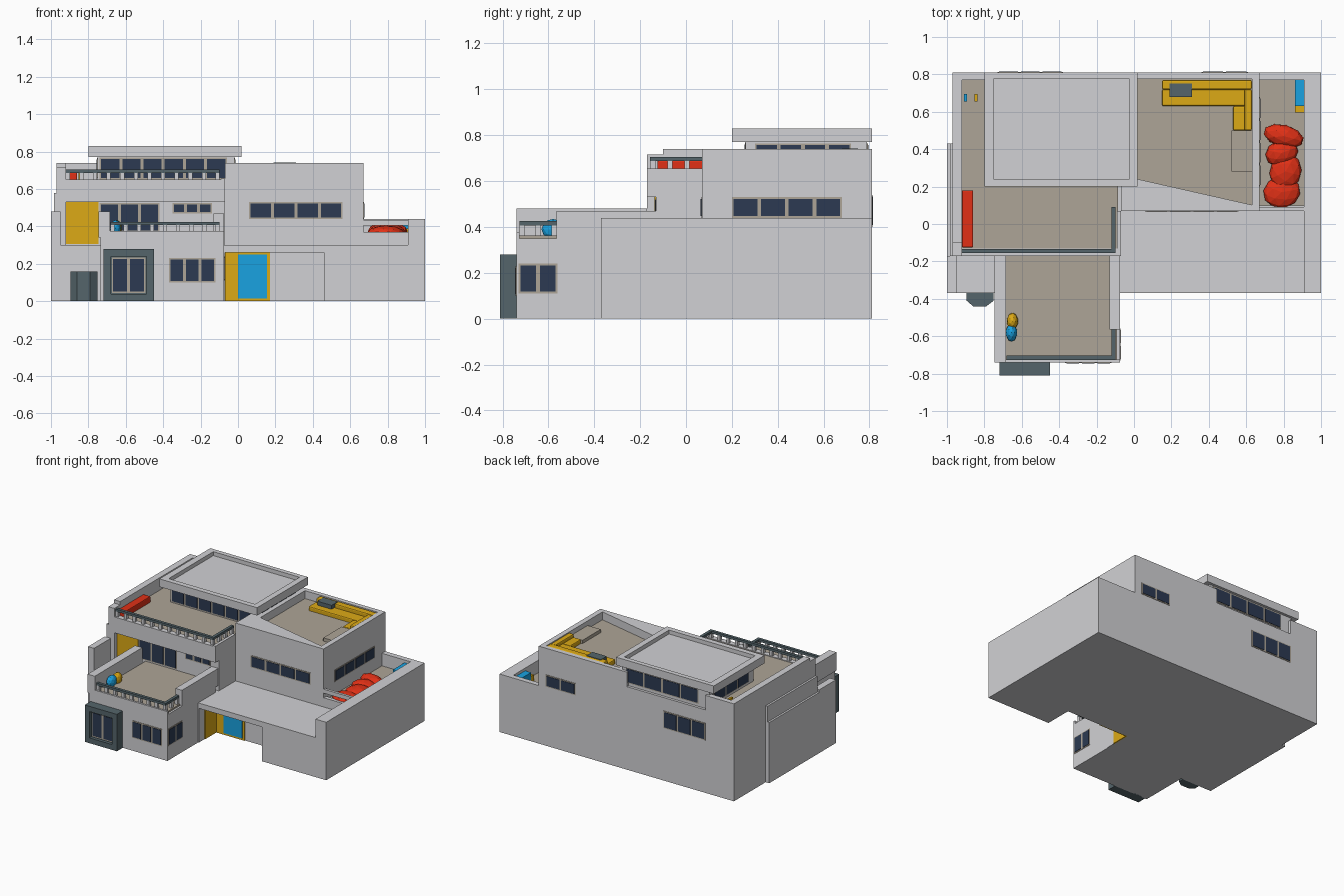
import bpy, bmesh, math
from mathutils import Matrix, Vector


def material(name, col):
    m = bpy.data.materials.new(name)
    m.diffuse_color = (*col, 1)
    return m


WALL = material("pale_grey_wall", (0.64, 0.64, 0.66))
FLOOR = material("beige_floor", (0.42, 0.375, 0.31))
GLASS = material("navy_glass", (0.025, 0.042, 0.085))
SLATE = material("slate", (0.09, 0.13, 0.145))
YELLOW = material("yellow", (0.72, 0.40, 0.008))
BLUE = material("blue", (0.01, 0.36, 0.75))
RED = material("red", (0.75, 0.03, 0.008))


def finish(name, bm, mat, bevel=0):
    bmesh.ops.recalc_face_normals(bm, faces=bm.faces)
    me = bpy.data.meshes.new(name)
    bm.to_mesh(me)
    bm.free()
    me.materials.append(mat)
    ob = bpy.data.objects.new(name, me)
    bpy.context.collection.objects.link(ob)
    if bevel:
        b = ob.modifiers.new("soft", 'BEVEL')
        b.width, b.segments = bevel, 2
    return ob


def boxes(name, mat, items, bevel=0):
    """One object made of boxes given as (x0, x1, y0, y1, z0, z1)."""
    bm = bmesh.new()
    for x0, x1, y0, y1, z0, z1 in items:
        mx = Matrix.Translation(((x0 + x1) / 2, (y0 + y1) / 2, (z0 + z1) / 2))
        bmesh.ops.create_cube(bm, size=1, matrix=mx @ Matrix.Diagonal((x1 - x0, y1 - y0, z1 - z0, 1)))
    return finish(name, bm, mat, bevel)


def prism(name, mat, pts, z0, z1):
    bm = bmesh.new()
    f = bm.faces.new([bm.verts.new((x, y, z0)) for x, y in pts])
    top = bmesh.ops.extrude_face_region(bm, geom=[f])['geom']
    bmesh.ops.translate(bm, vec=(0, 0, z1 - z0), verts=[v for v in top if isinstance(v, bmesh.types.BMVert)])
    return finish(name, bm, mat)


def window(name, side, pos, a0, a1, z0, z1, n):
    """Thin frame plate with n glass panes on a wall; side is the facing direction."""
    s = 1 if side[0] == '+' else -1

    def plate(a, b, c, d, t):
        lo, hi = sorted((pos - s * 0.004, pos + s * t))
        return (lo, hi, a, b, c, d) if side[1] == 'x' else (a, b, lo, hi, c, d)
    boxes(name + "_frame", FLOOR, [plate(a0, a1, z0, z1, 0.003)])
    w, g = (a1 - a0) / n, 0.008
    boxes(name + "_glass", GLASS,
          [plate(a0 + i * w + g, a0 + (i + 1) * w - g, z0 + g, z1 - g, 0.006) for i in range(n)])


def railing(name, p, q, z0, z1, n):
    """Top rail in slate, pale lower kerb and posts between points p and q."""
    (xa, ya), (xb, yb) = p, q
    t = 0.011
    x0, x1, y0, y1 = min(xa, xb) - t, max(xa, xb) + t, min(ya, yb) - t, max(ya, yb) + t
    boxes(name + "_rail", SLATE, [(x0, x1, y0, y1, z1 - 0.018, z1)])
    posts = []
    for i in range(n + 1):
        x, y = xa + (xb - xa) * i / n, ya + (yb - ya) * i / n
        posts.append((x - t, x + t, y - t, y + t, z0, z1 - 0.018))
    boxes(name + "_posts", WALL, posts)


# ground floor with a sheltered entrance recess
boxes("ground_floor", WALL, [(-0.97, 1, -0.16, 0.81, 0, 0.30), (-0.97, -0.07, -0.37, -0.16, 0, 0.30),
                             (0.46, 1, -0.37, -0.16, 0, 0.30), (-0.07, 0.46, -0.37, -0.16, 0.26, 0.30)])
boxes("right_terrace_parapet", WALL, [(0.91, 1, -0.37, 0.81, 0.30, 0.44), (0.67, 0.91, 0.77, 0.81, 0.30, 0.44),
                                      (0.67, 0.91, 0.07, 0.10, 0.30, 0.37), (0.67, 0.91, 0.07, 0.09, 0.405, 0.435)])
boxes("right_terrace_floor", FLOOR, [(0.67, 0.91, 0.10, 0.77, 0.30, 0.345)])
boxes("side_panel", WALL, [(-1, -0.95, -0.37, -0.17, 0, 0.48), (-0.985, -0.94, -0.17, 0.43, 0, 0.58),
                           (-1, -0.98, -0.37, 0.43, 0, 0.46)])

# entrance doors
boxes("entrance_surround", YELLOW, [(-0.07, 0.17, -0.167, -0.15, 0, 0.26)])
boxes("entrance_door", BLUE, [(0.0, 0.155, -0.172, -0.15, 0.015, 0.25)])
boxes("entrance_side_panel", YELLOW, [(-0.075, -0.065, -0.30, -0.165, 0, 0.26)])

# front wing and its terrace
boxes("front_wing", WALL, [(-0.735, -0.075, -0.74, -0.16, 0, 0.35)])
boxes("wing_parapet", WALL, [(-0.745, -0.685, -0.74, -0.17, 0.34, 0.48), (-0.13, -0.075, -0.565, -0.12, 0.34, 0.47),
                             (-0.685, -0.075, -0.74, -0.725, 0.34, 0.375)])
boxes("wing_terrace_floor", FLOOR, [(-0.685, -0.13, -0.725, -0.12, 0.34, 0.362),
                                    (-0.13, -0.09, -0.725, -0.565, 0.34, 0.362)])
railing("wing_front", (-0.67, -0.715), (-0.11, -0.715), 0.36, 0.425, 8)
railing("wing_side", (-0.11, -0.715), (-0.11, -0.575), 0.36, 0.425, 2)
window("wing_front_window", '-y', -0.74, -0.37, -0.12, 0.10, 0.23, 3)
window("wing_side_window", '+x', -0.075, -0.73, -0.56, 0.11, 0.24, 2)

# slate bays
boxes("front_bay", SLATE, [(-0.72, -0.68, -0.81, -0.73, 0, 0.28), (-0.49, -0.45, -0.81, -0.73, 0, 0.28),
                           (-0.68, -0.49, -0.81, -0.73, 0.24, 0.28), (-0.68, -0.49, -0.81, -0.73, 0, 0.04),
                           (-0.68, -0.49, -0.785, -0.73, 0.04, 0.24)])
window("bay_window", '-y', -0.785, -0.675, -0.495, 0.045, 0.235, 2)
prism("small_bay", SLATE, [(-0.895, -0.36), (-0.895, -0.41), (-0.86, -0.44), (-0.79, -0.44),
                           (-0.75, -0.41), (-0.75, -0.36)], 0, 0.16)

# second floor, left block
boxes("second_floor", WALL, [(-0.97, -0.07, -0.13, 0.81, 0.30, 0.63), (-0.97, -0.07, -0.17, -0.13, 0.53, 0.65),
                             (-0.97, -0.92, -0.17, -0.13, 0.30, 0.53)])
boxes("yellow_wall_panel", YELLOW, [(-0.92, -0.745, -0.138, -0.12, 0.305, 0.53)])
window("second_floor_wide_window", '-y', -0.13, -0.74, -0.42, 0.37, 0.525, 3)
window("second_floor_small_window", '-y', -0.13, -0.35, -0.14, 0.47, 0.525, 3)
window("back_window_left", '+y', 0.81, -0.73, -0.38, 0.40, 0.53, 3)

# upper terrace
boxes("upper_floor", FLOOR, [(-0.92, -0.085, -0.15, 0.77, 0.62, 0.645)])
boxes("upper_parapet", WALL, [(-0.97, -0.92, -0.10, 0.81, 0.63, 0.74), (-0.97, -0.73, 0.77, 0.81, 0.63, 0.74),
                              (-0.97, -0.92, -0.17, -0.10, 0.63, 0.715), (-0.092, -0.07, -0.17, 0.07, 0.62, 0.655)])
railing("upper_front", (-0.91, -0.145), (-0.11, -0.145), 0.64, 0.705, 11)
railing("upper_side", (-0.11, -0.145), (-0.11, 0.08), 0.64, 0.705, 3)
boxes("red_bench", RED, [(-0.92, -0.86, -0.125, 0.18, 0.64, 0.69)], 0.006)
for i, (mat, x) in enumerate(((BLUE, -0.90), (YELLOW, -0.845))):
    boxes(f"back_stool_{i}", mat, [(x - 0.008, x + 0.008, 0.655, 0.695, 0.64, 0.70)])

# penthouse with rimmed roof
boxes("penthouse", WALL, [(-0.75, -0.02, 0.26, 0.79, 0.62, 0.78)])
boxes("penthouse_roof", WALL, [(-0.80, 0.02, 0.20, 0.81, 0.77, 0.80), (-0.80, -0.75, 0.20, 0.81, 0.80, 0.83),
                               (-0.025, 0.02, 0.20, 0.81, 0.80, 0.83), (-0.75, -0.025, 0.20, 0.24, 0.80, 0.83),
                               (-0.75, -0.025, 0.775, 0.81, 0.80, 0.83)])
window("penthouse_front_window", '-y', 0.26, -0.74, -0.06, 0.65, 0.768, 6)
window("penthouse_back_window", '+y', 0.79, -0.66, -0.05, 0.65, 0.765, 4)
window("penthouse_left_window", '-x', -0.75, 0.32, 0.74, 0.66, 0.765, 3)
window("penthouse_right_window", '+x', -0.02, 0.30, 0.72, 0.69, 0.765, 4)

# right upper block with roof terrace
boxes("right_block", WALL, [(-0.07, 0.67, 0.07, 0.81, 0.30, 0.66), (0.63, 0.67, 0.07, 0.81, 0.66, 0.74),
                            (-0.07, 0.63, 0.775, 0.81, 0.66, 0.74), (-0.07, 0.02, 0.07, 0.775, 0.66, 0.74)])
prism("right_block_front_roof", WALL, [(0.0, 0.07), (0.64, 0.07), (0.64, 0.10), (0.02, 0.24), (0.0, 0.24)], 0.65, 0.74)
boxes("roof_terrace_floor", FLOOR, [(0.02, 0.63, 0.09, 0.775, 0.65, 0.68)])
window("right_block_front_window", '-y', 0.07, 0.06, 0.56, 0.44, 0.53, 4)
window("right_block_side_window", '+x', 0.67, 0.20, 0.68, 0.44, 0.53, 4)
window("back_window_right", '+y', 0.81, 0.36, 0.61, 0.45, 0.54, 2)

# corner sofa and table on the roof terrace
boxes("corner_sofa", YELLOW, [(0.15, 0.62, 0.63, 0.72, 0.67, 0.712), (0.15, 0.63, 0.72, 0.77, 0.67, 0.738),
                              (0.53, 0.60, 0.50, 0.63, 0.67, 0.712), (0.59, 0.63, 0.50, 0.72, 0.67, 0.736)], 0.008)
boxes("sofa_table", SLATE, [(0.19, 0.31, 0.68, 0.75, 0.70, 0.742)])
boxes("terrace_bench", FLOOR, [(0.52, 0.63, 0.28, 0.50, 0.67, 0.705)])


# loungers on the right terrace
def blob(name, mat, parts):
    bm = bmesh.new()
    for x, y, rx, ry, z, rz, ang in parts:
        m = Matrix.Translation((x, y, z)) @ Matrix.Rotation(math.radians(ang), 4, 'Z') @ Matrix.Diagonal((rx, ry, rz, 1))
        bmesh.ops.create_icosphere(bm, subdivisions=2, radius=1, matrix=m)
    finish(name, bm, mat)


blob("red_loungers", RED, [(0.79, 0.17, 0.10, 0.085, 0.365, 0.04, 10), (0.81, 0.28, 0.085, 0.10, 0.37, 0.045, -15),
                           (0.79, 0.38, 0.09, 0.07, 0.37, 0.05, 20), (0.80, 0.47, 0.11, 0.06, 0.375, 0.05, -15)])
boxes("blue_chest", BLUE, [(0.86, 0.912, 0.63, 0.772, 0.34, 0.42)])
boxes("yellow_chest", YELLOW, [(0.86, 0.912, 0.595, 0.63, 0.34, 0.39)])

# chairs on the wing terrace
blob("blue_chair", BLUE, [(-0.655, -0.58, 0.03, 0.05, 0.39, 0.045, 0)])
blob("yellow_chair", YELLOW, [(-0.65, -0.52, 0.03, 0.045, 0.39, 0.045, 0)])
